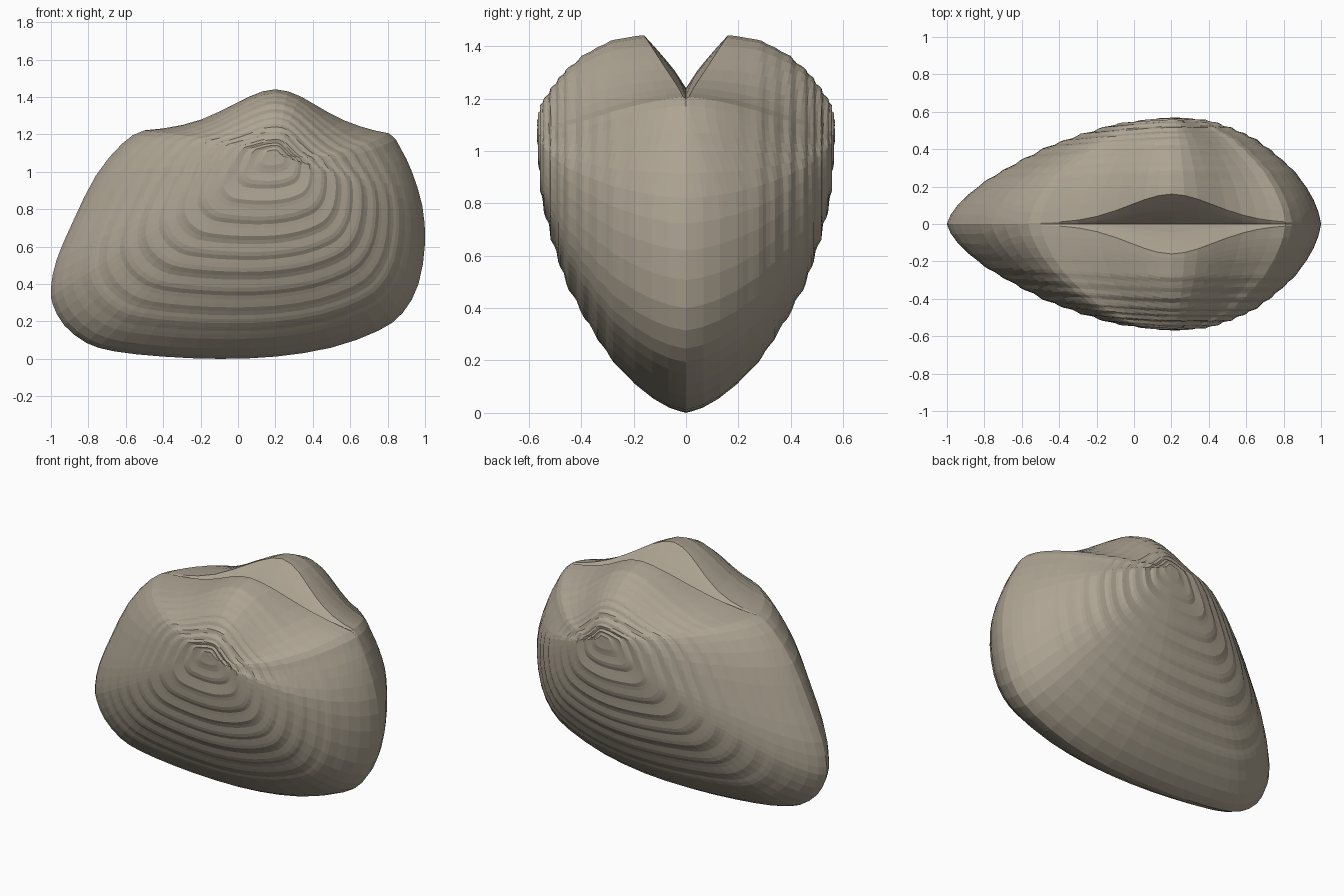
import bpy, bmesh, math

if "Cube" in bpy.data.objects:
    bpy.data.objects.remove(bpy.data.objects["Cube"])

# Shell margin in the x-z plane: hinge line first, then round the edge
MARGIN = [(0.81, 1.20), (0.66, 1.215), (0.5, 1.225), (0.35, 1.235), (0.2, 1.24), (0.05, 1.235),
          (-0.1, 1.235), (-0.3, 1.23), (-0.5, 1.22),
          (-0.62, 1.15), (-0.76, 0.98), (-0.88, 0.74), (-0.97, 0.53), (-1.0, 0.38),
          (-0.99, 0.29), (-0.93, 0.18), (-0.81, 0.085), (-0.66, 0.04), (-0.4, 0.012), (-0.1, 0.0),
          (0.2, 0.012), (0.5, 0.06), (0.75, 0.15), (0.88, 0.245), (0.965, 0.40),
          (1.0, 0.62), (0.985, 0.82), (0.93, 1.0), (0.87, 1.125)]
HINGE = 8           # the first points up to this index lie on the hinge
APEX = (0.2, 1.1)
RIM = 0.94          # level where the wall of the hinge hollow begins
# Swell of the valve (y) and rise of the beak (z) against distance from the apex
SWELL = [(0, .568), (.09, .565), (.27, .55), (.41, .51), (.55, .46), (.68, .385),
         (.82, .285), (.9, .2), (.95, .13), (.985, .06), (1, 0)]
RISE = [(0, 0), (.2, .035), (.32, .06), (.55, .13), (.68, .175), (.82, .207), (.92, .212), (1, .205)]


def lookup(table, s):
    for (a, va), (b, vb) in zip(table, table[1:]):
        if s <= b:
            return va + (vb - va) * (s - a) / (b - a)
    return table[-1][1]


def smooth(t):
    t = max(0, min(1, t))
    return t * t * (3 - 2 * t)


def refine(points):
    # insert one rounded midpoint between neighbours
    out, n = [], len(points)
    for i in range(n):
        p = [points[(i + k) % n] for k in (-1, 0, 1, 2)]
        mid = tuple((p[1][c] + p[2][c]) / 2 if i < HINGE else
                    (9 * (p[1][c] + p[2][c]) - p[0][c] - p[3][c]) / 16 for c in (0, 1))
        out += [p[1], mid]
    return out


INVERSE_SWELL = [(y, s) for s, y in reversed(SWELL)]


def shell_point(m, level, side):
    upper = smooth((m[1] - 0.75) / 0.43)
    # slide the rows so that one follows the rim of the lens-shaped hollow
    lip = 0.155 * math.exp(-((m[0] - 0.2) / 0.34) ** 2) + 0.005
    rim = RIM + (lookup(INVERSE_SWELL, lip) - RIM) * upper
    s = level * rim / RIM if level <= RIM else rim + (level - RIM) / (1 - RIM) * (1 - rim)
    x = APEX[0] + (m[0] - APEX[0]) * s
    z = APEX[1] + (m[1] - APEX[1]) * s
    y = lookup(SWELL, s)
    # beak rising above the hinge, dropping into the hollow at the seam
    w = math.exp(-((m[0] - 0.2) / (0.33 + 0.25 * (1 - s))) ** 2)
    wall = min(1, y / lip) ** 0.85 
    z += upper * w * lookup(RISE, s) * wall
    # soften the right shoulder
    shoulder = s * (1 - s) * upper * smooth((m[0] - 0.25) / 0.55)
    z -= 0.32 * shoulder
    x -= 0.06 * shoulder
    # the long end is slimmer
    y *= 1 - 0.17 * max(0, 0.2 - x) ** 1.3
    # stepped growth ridges, fading towards the margin
    phase = (s * 11.5) % 1
    step = min(phase / 0.65, (1 - phase) / 0.35)
    y += 0.010 * (step - 0.5) * max(0, min(1, (0.92 - s) / 0.2)) * min(1, s * 8)
    return (x, side * y, z)


def make_valve(name, side, mat):
    bm = bmesh.new()
    ring_pts = refine(MARGIN)
    n = len(ring_pts)
    levels = [i / 52 for i in range(1, 48)] + [.922, RIM, .95, .962, .973, .982, .991, 1]
    apex = bm.verts.new((APEX[0], side * SWELL[0][1], APEX[1]))
    prev = None
    for s in levels:
        ring = [bm.verts.new(shell_point(m, s, side)) for m in ring_pts]
        for i in range(n):
            j = (i + 1) % n
            if prev:
                bm.faces.new((prev[i], prev[j], ring[j], ring[i]))
            else:
                bm.faces.new((apex, ring[j], ring[i]))
        prev = ring
    bmesh.ops.recalc_face_normals(bm, faces=bm.faces)
    # make the outside face away from the seam
    bm.faces.ensure_lookup_table()
    if bm.faces[0].normal.y * side < 0:
        bmesh.ops.reverse_faces(bm, faces=bm.faces)
    me = bpy.data.meshes.new(name)
    bm.to_mesh(me)
    bm.free()
    me.materials.append(mat)
    ob = bpy.data.objects.new(name, me)
    bpy.context.collection.objects.link(ob)


shell_mat = bpy.data.materials.new("shell")
shell_mat.diffuse_color = (0.42, 0.37, 0.29, 1)
shell_mat.use_nodes = True
shell_mat.node_tree.nodes["Principled BSDF"].inputs["Base Color"].default_value = shell_mat.diffuse_color

# Two mirrored halves
make_valve("front_valve", -1, shell_mat)
make_valve("back_valve", 1, shell_mat)
